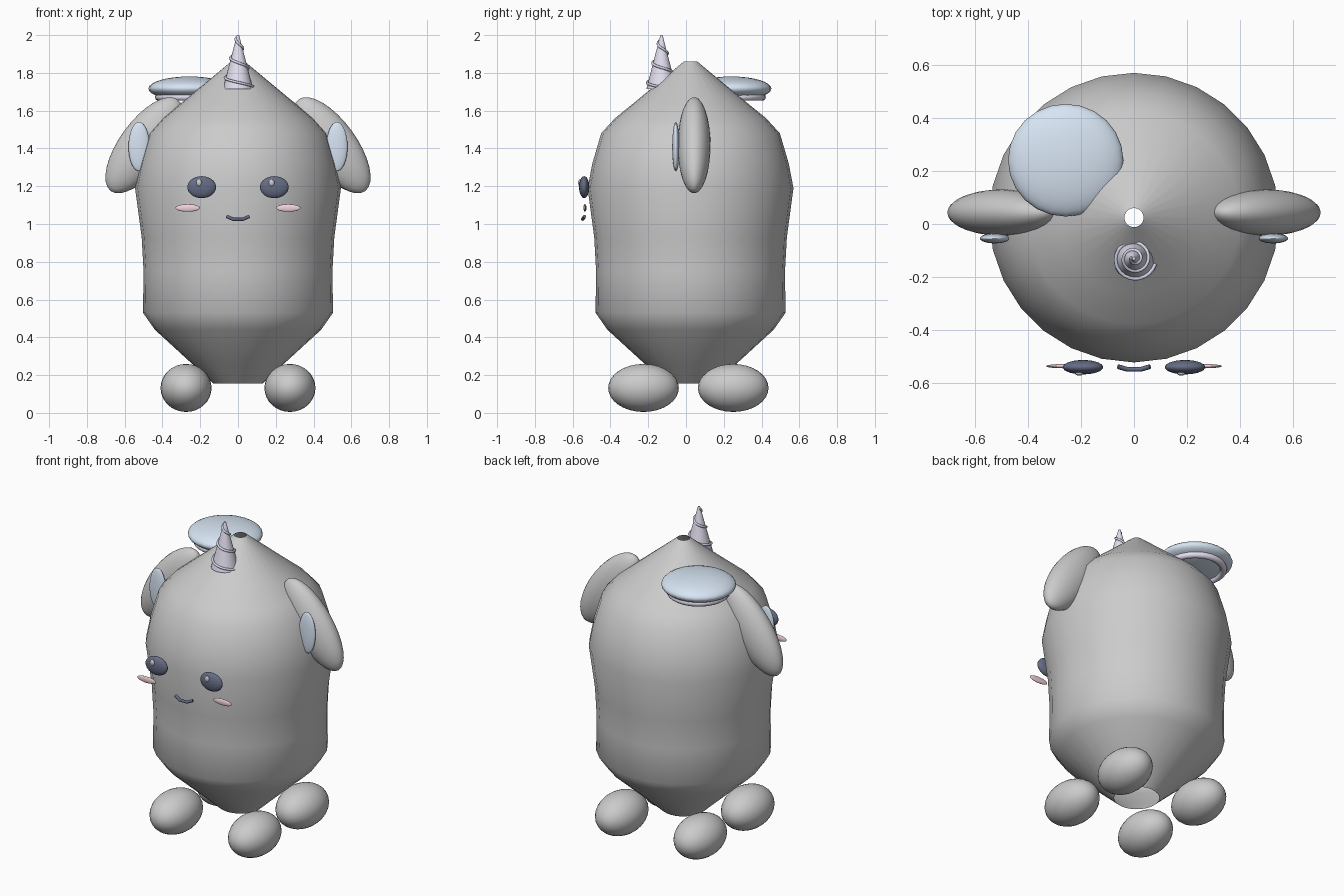
import bpy, bmesh
from math import sin, cos, pi, radians

if "Cube" in bpy.data.objects:
    bpy.data.objects.remove(bpy.data.objects["Cube"])


def material(name, rgb):
    m = bpy.data.materials.new(name)
    m.diffuse_color = (*rgb, 1)
    m.use_nodes = True
    m.node_tree.nodes["Principled BSDF"].inputs["Base Color"].default_value = m.diffuse_color
    return m


BLUE = material("pale_blue", (0.68, 0.78, 0.90))
LILAC = material("lilac", (0.77, 0.73, 0.86))
STRIPE = material("stripe", (0.64, 0.69, 0.82))
DARK = material("dark", (0.13, 0.15, 0.23))
PINK = material("pink", (0.90, 0.66, 0.72))
WHITE = material("white", (0.95, 0.95, 0.97))


def finish(ob, name, mat=None):
    ob.name = name
    if mat:
        ob.data.materials.append(mat)
    return ob


def ellipsoid(name, loc, radii, mat=None, tilt=0, seg=28, rings=16):
    bpy.ops.mesh.primitive_uv_sphere_add(segments=seg, ring_count=rings, radius=1,
                                         location=loc, rotation=(0, tilt, 0))
    ob = bpy.context.object
    ob.scale = radii
    bpy.ops.object.shade_smooth()
    return finish(ob, name, mat)


def tube(name, pts, r, mat):
    cu = bpy.data.curves.new(name, 'CURVE')
    cu.dimensions = '3D'
    cu.bevel_depth = r
    cu.bevel_resolution = 2
    cu.use_fill_caps = True
    sp = cu.splines.new('POLY')
    sp.points.add(len(pts) - 1)
    for p, co in zip(sp.points, pts):
        p.co = (*co, 1)
    ob = bpy.data.objects.new(name, cu)
    bpy.context.collection.objects.link(ob)
    return finish(ob, name, mat)


# body: turned profile, open at the top and the bottom
profile = [(0.13, 0.155), (0.24, 0.257), (0.44, 0.44), (0.503, 0.53), (0.50, 0.75),
           (0.51, 0.93), (0.545, 1.19), (0.52, 1.32), (0.473, 1.48), (0.40, 1.56),
           (0.283, 1.655), (0.036, 1.86)]
SIDES = 28
bm = bmesh.new()
loops = [[bm.verts.new((r * sin(2 * pi * i / SIDES), 0.024 + r * cos(2 * pi * i / SIDES), z))
          for i in range(SIDES)] for r, z in profile]
for a, b in zip(loops, loops[1:]):
    for i in range(SIDES):
        j = (i + 1) % SIDES
        bm.faces.new((a[j], a[i], b[i], b[j]))
me = bpy.data.meshes.new("body")
bm.to_mesh(me)
bm.free()
body = bpy.data.objects.new("body", me)
bpy.context.collection.objects.link(body)
bpy.context.view_layer.objects.active = body
for o in bpy.context.selected_objects:
    o.select_set(False)
body.select_set(True)
bpy.ops.object.shade_smooth()

for s, side in ((-1, "left"), (1, "right")):
    # feet
    for y, end in ((-0.225, "front"), (0.25, "back")):
        ellipsoid(f"{end}_foot_{side}", (s * 0.275, y, 0.132), (0.135, 0.187, 0.127))
    # ears with inner patches
    ellipsoid(f"ear_{side}", (s * 0.497, 0.043, 1.417), (0.13, 0.087, 0.30),
              tilt=-s * radians(36))
    ellipsoid(f"inner_ear_{side}", (s * 0.524, -0.054, 1.41), (0.056, 0.019, 0.13), BLUE)
    # face
    ellipsoid(f"eye_{side}", (s * 0.192, -0.539, 1.195), (0.076, 0.027, 0.058), DARK)
    ellipsoid(f"eye_highlight_{side}", (s * 0.192 - 0.014, -0.562, 1.218),
              (0.015, 0.009, 0.018), WHITE, seg=16, rings=10)
    ellipsoid(f"cheek_{side}", (s * 0.266, -0.535, 1.085), (0.065, 0.008, 0.02), PINK)

# mouth
tube("mouth", [(-0.06, -0.537, 1.04), (-0.025, -0.547, 1.025), (0.025, -0.547, 1.025),
               (0.06, -0.537, 1.04)], 0.009, DARK)

# horn with a winding ridge
bpy.ops.mesh.primitive_cone_add(vertices=24, radius1=0.08, radius2=0.006, depth=0.285,
                                location=(0, -0.13, 1.8575))
bpy.ops.object.shade_smooth_by_angle(angle=radians(40))
finish(bpy.context.object, "horn", LILAC)
ridge = []
for k in range(61):
    t = k / 60
    z = 1.728 + 0.26 * t
    a = -0.25 - 2 * pi * 2.5 * t
    r = 0.08 * (2.0 - z) / 0.285 + 0.006
    ridge.append((r * cos(a), -0.13 + r * sin(a), z))
tube("horn_ridge", ridge, 0.007, STRIPE)

# tilted cap with a band beneath
ellipsoid("cap", (-0.257, 0.24, 1.717), (0.217, 0.212, 0.064), BLUE, seg=24)
bpy.ops.mesh.primitive_torus_add(location=(-0.257, 0.24, 1.672), major_radius=0.163,
                                 minor_radius=0.02, major_segments=32, minor_segments=10)
bpy.ops.object.shade_smooth()
finish(bpy.context.object, "cap_band", LILAC)
